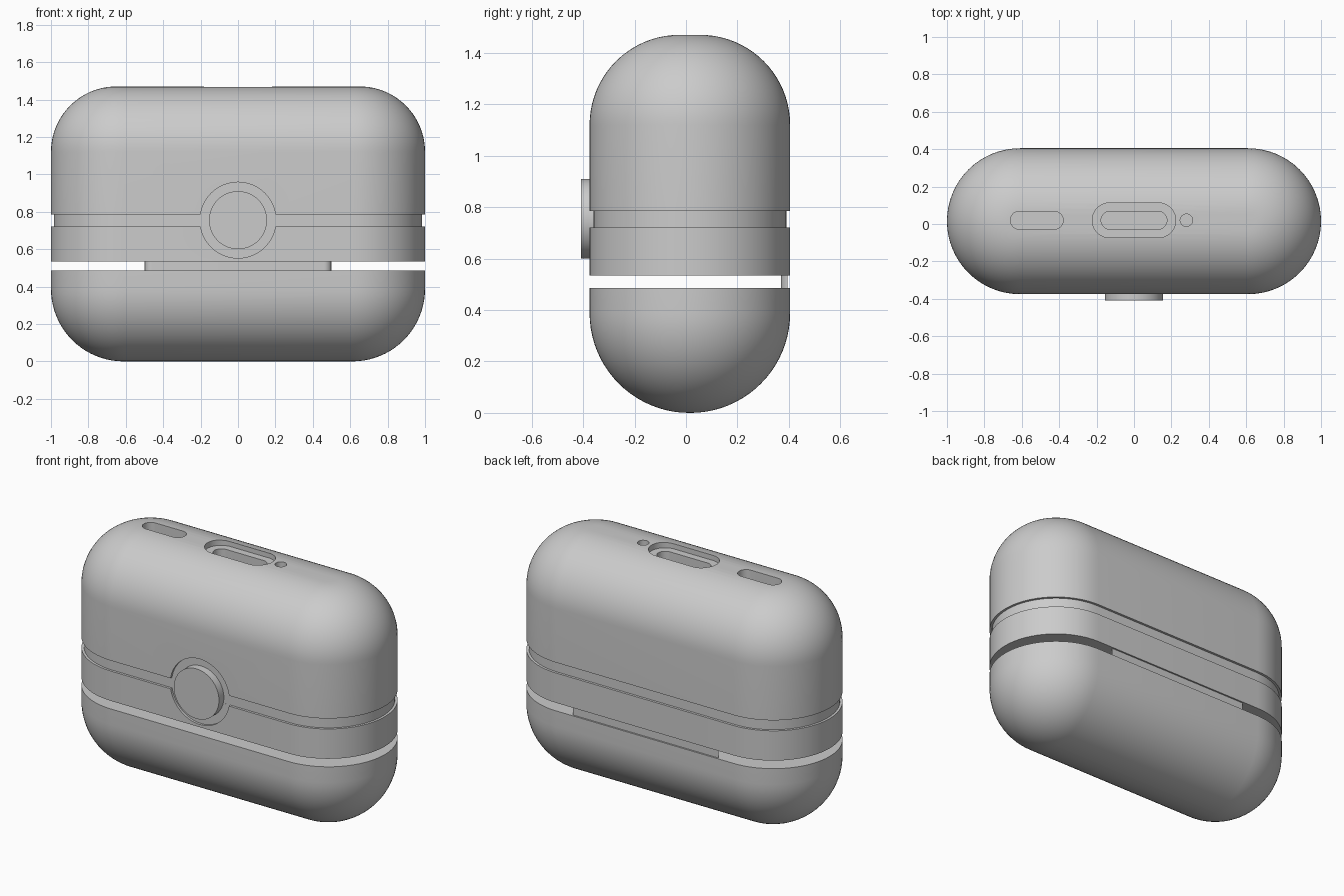
import bpy, bmesh
from math import sin, cos, pi, radians
from mathutils import Vector, Matrix

cube = bpy.data.objects.get("Cube")
if cube:
    bpy.data.objects.remove(cube, do_unlink=True)

grey = bpy.data.materials.new("grey plastic")
grey.use_nodes = True
colour = (0.6, 0.6, 0.6, 1)
grey.diffuse_color = colour
grey.node_tree.nodes["Principled BSDF"].inputs["Base Color"].default_value = colour

HALF, R, CY = 0.61, 0.39, 0.015   # straight half length, end radius, depth centre
BUTTON_Z = 0.755


def loft(name, sections, half=0.0, centre=(0, 0), steps=32, matrix=None):
    """Stack pill-shaped sections given as (height, end radius)."""
    bm = bmesh.new()
    rings = []
    for z, r in sections:
        ring = []
        for side in (1, -1):
            for i in range(steps + 1):
                a = -pi / 2 + pi * i / steps
                ring.append(bm.verts.new((centre[0] + side * (half + r * cos(a)),
                                          centre[1] + side * r * sin(a), z)))
        rings.append(ring)
    n = len(rings[0])
    for low, high in zip(rings, rings[1:]):
        for i in range(n):
            j = (i + 1) % n
            bm.faces.new((low[i], low[j], high[j], high[i]))
    bm.faces.new(rings[0][::-1])
    bm.faces.new(rings[-1])
    bmesh.ops.remove_doubles(bm, verts=bm.verts, dist=1e-5)
    bmesh.ops.recalc_face_normals(bm, faces=bm.faces)
    if matrix:
        bm.transform(matrix)
    mesh = bpy.data.meshes.new(name)
    bm.to_mesh(mesh)
    bm.free()
    mesh.materials.append(grey)
    obj = bpy.data.objects.new(name, mesh)
    bpy.context.collection.objects.link(obj)
    return obj


def activate(obj):
    bpy.ops.object.select_all(action="DESELECT")
    obj.select_set(True)
    bpy.context.view_layer.objects.active = obj


def cut(obj, cutter):
    mod = obj.modifiers.new("cut", "BOOLEAN")
    mod.operation, mod.solver, mod.object = "DIFFERENCE", "EXACT", cutter
    activate(obj)
    bpy.ops.object.modifier_apply(modifier=mod.name)
    bpy.data.objects.remove(cutter, do_unlink=True)


def smooth(obj):
    activate(obj)
    bpy.ops.object.shade_smooth_by_angle(angle=radians(30))


def arc(z, r, core, up, steps=20):
    """Quarter-round edge profile, from the wall to the flat end."""
    return [(z + up * r * sin(pi / 2 * i / steps), core + r * cos(pi / 2 * i / steps))
            for i in range(steps + 1)]


# Lower shell with a fully rounded base
base = loft("lower_shell", arc(R, R - 0.002, 0.002, -1)[::-1] + [(0.485, R)],
            HALF, (0, CY))
for v in base.data.vertices:
    v.co.z = max(v.co.z - 0.002, 0) if v.co.z < 0.4 else v.co.z

# Upper shell with a groove around the waist and a rounded top
upper = loft("upper_shell",
             [(0.535, R), (0.72, R), (0.72, R - 0.015), (0.785, R - 0.015), (0.785, R)]
             + arc(1.12, 0.35, R - 0.35, 1), HALF, (0, CY))

# Ring recess around the button
facing = Matrix.Translation((0, 0, BUTTON_Z)) @ Matrix.Rotation(pi / 2, 4, "X")
cut(upper, loft("ring_cutter", [(0.3605, 0.203), (0.6, 0.203)], matrix=facing))

# Openings in the top: (start height, end radius, straight half length, x)
for z, r, half, x in [(1.435, 0.093, 0.13, 0), (1.33, 0.048, 0.128, 0),
                      (1.38, 0.048, 0.093, -0.52), (1.40, 0.033, 0, 0.28)]:
    cut(upper, loft("opening_cutter", [(z, r), (1.6, r)], half, (x, 0.02)))

# Round front button
button = loft("front_button", [(0.34, 0.155), (0.408, 0.155)], matrix=facing)

# Hinge strip across the back of the gap, its inner ends rounded
hinge = loft("hinge", [(0.48, 0.04), (0.54, 0.04)], 0.46, (0, 0.41))
for v in hinge.data.vertices:
    v.co.y = min(v.co.y, 0.395)

for obj in (base, upper, button, hinge):
    smooth(obj)
